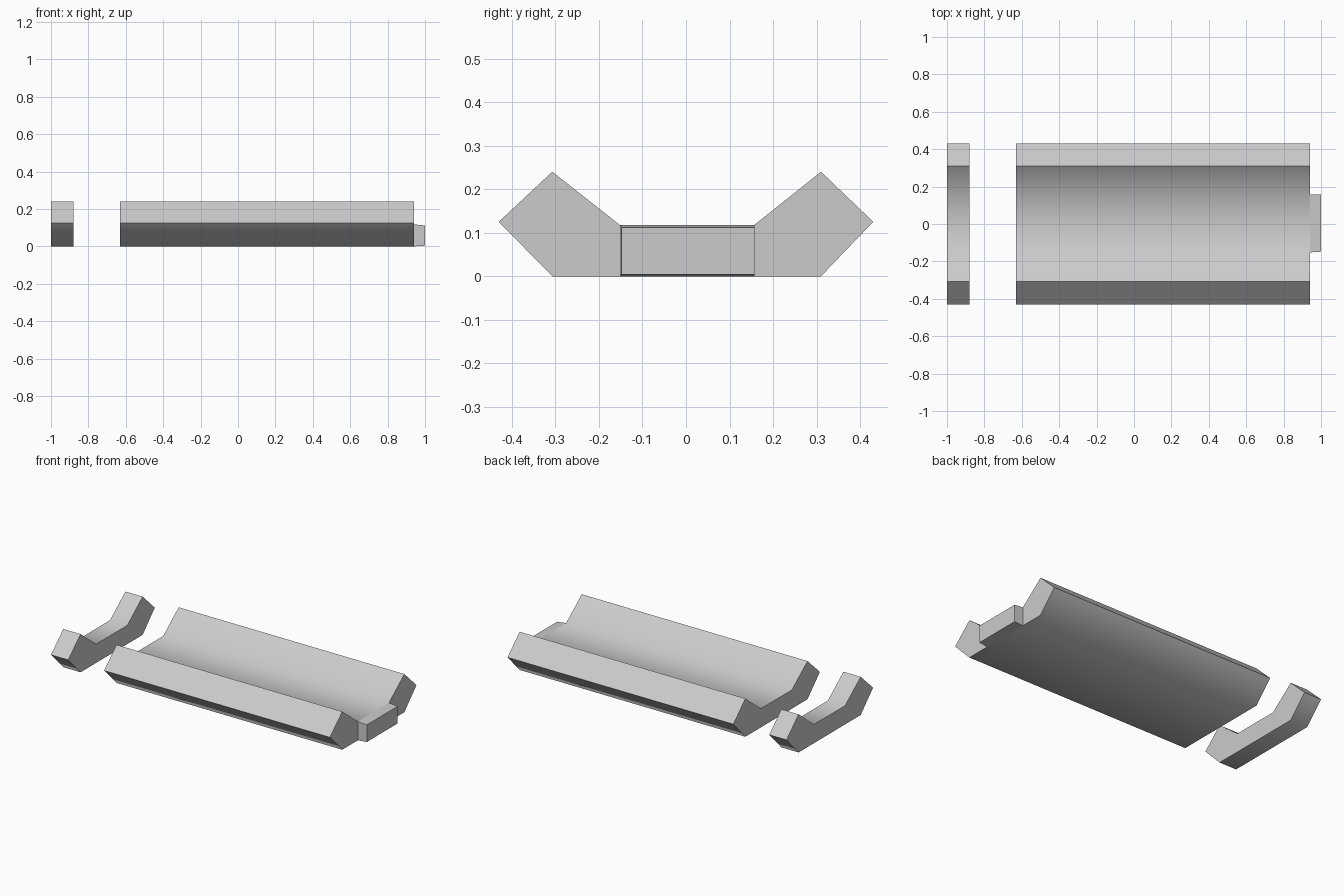
import bpy, bmesh, math

if "Cube" in bpy.data.objects:
    bpy.data.objects.remove(bpy.data.objects["Cube"], do_unlink=True)

grey = bpy.data.materials.new("light_grey")
grey.use_nodes = True
colour = (0.6, 0.6, 0.6, 1)
grey.diffuse_color = colour
grey.node_tree.nodes["Principled BSDF"].inputs["Base Color"].default_value = colour


def loft(name, x0, x1, start, end=None):
    """Solid bar along x, from one y-z outline to another."""
    bm = bmesh.new()
    a = [bm.verts.new((x0, y, z)) for y, z in start]
    b = [bm.verts.new((x1, y, z)) for y, z in (end or start)]
    bm.faces.new(a)
    bm.faces.new(b[::-1])
    n = len(a)
    for i in range(n):
        j = (i + 1) % n
        bm.faces.new((a[i], b[i], b[j], a[j]))
    bmesh.ops.recalc_face_normals(bm, faces=bm.faces)
    mesh = bpy.data.meshes.new(name)
    bm.to_mesh(mesh)
    bm.free()
    # Smooth the trough and the underside, keep rims and ends crisp
    for p in mesh.polygons:
        p.use_smooth = True
    mesh.set_sharp_from_angle(angle=math.radians(60))
    mesh.materials.append(grey)
    ob = bpy.data.objects.new(name, mesh)
    bpy.context.collection.objects.link(ob)
    return ob


# Trough outline shared by both lengths
channel = [(-0.43, 0.125), (-0.307, 0.24), (-0.152, 0.118), (0.157, 0.118),
           (0.31, 0.24), (0.43, 0.125), (0.31, 0), (-0.307, 0)]
loft("long_trough", -0.63, 0.94, channel)
loft("short_trough", -1, -0.88, channel)

# Slightly tapered connecting tab on the left end
tab_root = [(-0.152, 0), (0.157, 0), (0.157, 0.118), (-0.152, 0.118)]
tab_tip = [(-0.148, 0.004), (0.157, 0.004), (0.157, 0.112), (-0.148, 0.112)]
loft("end_tab", 0.94, 1, tab_root, tab_tip)
